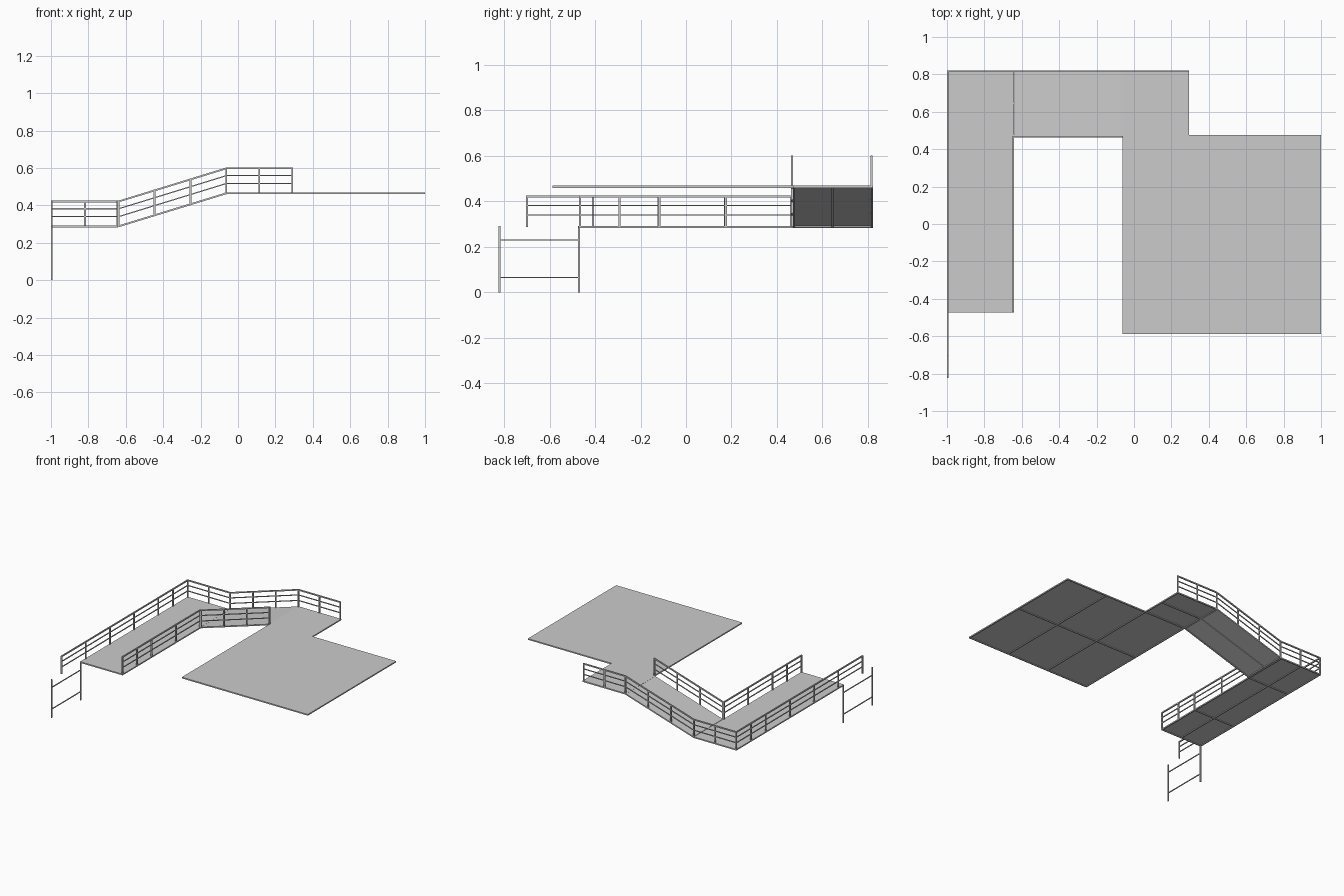
import bpy, bmesh
from mathutils import Vector

if "Cube" in bpy.data.objects:
    bpy.data.objects.remove(bpy.data.objects["Cube"])

T = 0.009          # frame / post thickness
LOW, HIGH = 0.288, 0.465   # deck heights
Y = Vector((0, 0, 1))


def finish(name, bm):
    bmesh.ops.recalc_face_normals(bm, faces=bm.faces)
    me = bpy.data.meshes.new(name)
    bm.to_mesh(me)
    bm.free()
    bpy.context.collection.objects.link(bpy.data.objects.new(name, me))


def bar(bm, a, b, t=T):
    """Square bar between two points."""
    a, b = Vector(a), Vector(b)
    d = (b - a).normalized()
    ref = Vector((1, 0, 0)) if abs(d.z) > 0.9 else Y
    u = d.cross(ref).normalized() * t / 2
    v = d.cross(u).normalized() * t / 2
    ring = [[bm.verts.new(p + u * i + v * j) for i, j in ((1, 1), (-1, 1), (-1, -1), (1, -1))]
            for p in (a, b)]
    bm.faces.new(ring[0])
    bm.faces.new(ring[1])
    for k in range(4):
        m = (k + 1) % 4
        bm.faces.new((ring[0][k], ring[0][m], ring[1][m], ring[1][k]))


def deck(name, x0, x1, y0, y1, z0, z1, xs=(), ys=()):
    """Thin plate on a frame; height runs z0 to z1 along x."""
    h = lambda x: z0 + (z1 - z0) * (x - x0) / (x1 - x0)
    bm = bmesh.new()
    top, bot = [[bm.verts.new((x, y, h(x) + dz)) for x, y in
                 ((x0, y0), (x1, y0), (x1, y1), (x0, y1))] for dz in (T / 2, T / 2 - 0.004)]
    bm.faces.new(top)
    bm.faces.new(bot)
    for k in range(4):
        m = (k + 1) % 4
        bm.faces.new((top[k], top[m], bot[m], bot[k]))
    e = T / 2
    low = 0.0005
    for x in (x0 + e, *xs, x1 - e):
        bar(bm, (x, y0, h(x) - low), (x, y1, h(x) - low))
    for y in (y0 + e, *ys, y1 - e):
        bar(bm, (x0, y, z0 - low), (x1, y, z1 - low))
    finish(name, bm)


def railing(name, a, b):
    """Guard rail section with three posts, a top rail and two mid rails."""
    a, b = Vector(a), Vector(b)
    bm = bmesh.new()
    for p in (a, (a + b) / 2, b):
        bar(bm, p, p + Y * 0.137)
    for h, t in ((0.133, T), (0.094, 0.006), (0.052, 0.006)):
        bar(bm, a + Y * h, b + Y * h, t)
    finish(name, bm)


# Decks
deck("main_platform", -0.062, 1.0, -0.588, 0.475, HIGH, HIGH, (0.292, 0.646), (-0.057,))
deck("upper_landing", -0.062, 0.295, 0.47, 0.822, HIGH, HIGH, (), (0.645,))
deck("ramp", -0.64, -0.062, 0.47, 0.822, LOW, HIGH, (), (0.645,))
deck("lower_walkway", -1.0, -0.642, -0.472, 0.822, LOW, LOW, (-0.82,), (-0.115, 0.468))

# Outer railings
XO, YO, XI, YI = -0.996, 0.817, -0.646, 0.467
for i, (y0, y1) in enumerate(((-0.70, -0.12), (-0.12, 0.462), (0.462, YO))):
    railing(f"outer_side_rail_{i}", (XO, y0, LOW), (XO, y1, LOW))
railing("outer_corner_rail", (XO, YO, LOW), (-0.64, YO, LOW))
RX = -0.062
for side, y in (("outer", YO), ("inner", YI)):
    bm = bmesh.new()
    a, b = Vector((-0.638, y, LOW)), Vector((RX, y, HIGH))
    for k in range(4):
        p = a.lerp(b, k / 3)
        bar(bm, p, p + Y * 0.137)
    for h, t in ((0.133, T), (0.094, 0.006), (0.052, 0.006)):
        bar(bm, a + Y * h, b + Y * h, t)
    finish(f"{side}_ramp_rail", bm)
railing("upper_landing_rail", (RX, YO, HIGH), (0.29, YO, HIGH))

# Inner walkway railings
for i, (y0, y1) in enumerate(((-0.467, -0.117), (-0.117, YI))):
    railing(f"inner_side_rail_{i}", (XI, y0, LOW), (XI, y1, LOW))

# Ground support frame
bm = bmesh.new()
for y in (-0.82, -0.471):
    bar(bm, (XO, y, 0), (XO, y, 0.291), 0.008)
for z in (0.065, 0.23):
    bar(bm, (XO, -0.82, z), (XO, -0.471, z), 0.006)
finish("ground_support_frame", bm)
